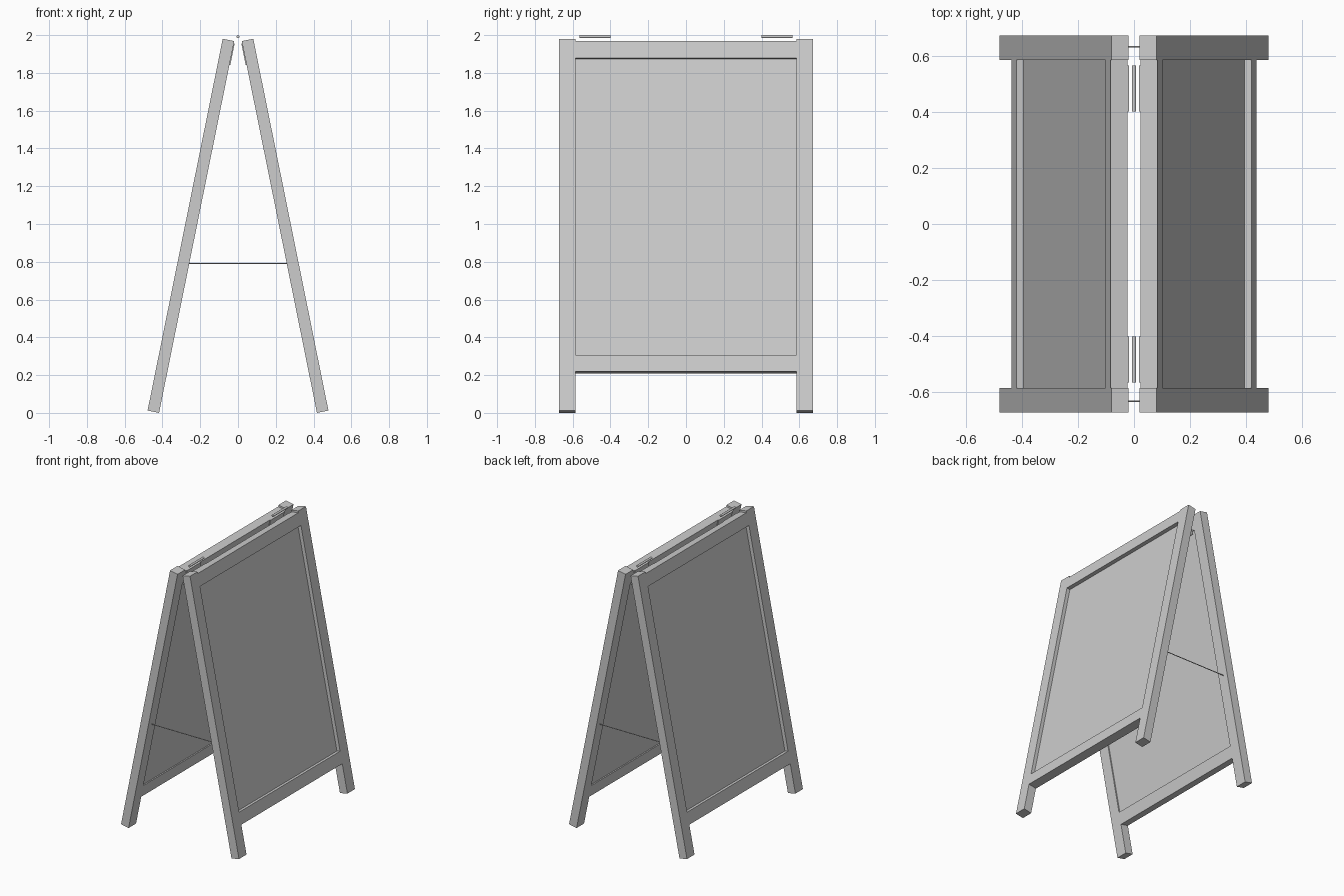
import bpy, math
from mathutils import Matrix, Vector

if "Cube" in bpy.data.objects:
    bpy.data.objects.remove(bpy.data.objects["Cube"])

TILT = math.atan(0.2022)      # lean of each side
FOOT_X = 0.418                # inner bottom edge of the legs
THICK = 0.062

grey = bpy.data.materials.new("light grey")
grey.diffuse_color = (0.604, 0.604, 0.604, 1)
grey.use_nodes = True
grey.node_tree.nodes["Principled BSDF"].inputs["Base Color"].default_value = grey.diffuse_color


def finish(name, verts, faces):
    me = bpy.data.meshes.new(name)
    me.from_pydata(verts, [], faces)
    me.materials.append(grey)
    ob = bpy.data.objects.new(name, me)
    bpy.context.collection.objects.link(ob)
    return ob


def leaning_box(name, side, s, y, d):
    """Box in leaning coordinates: s up the slope, y across, d outwards from the inner face."""
    up = Vector((-math.sin(TILT), 0, math.cos(TILT)))
    out = Vector((math.cos(TILT), 0, math.sin(TILT)))
    verts = []
    for a in s:
        for b in y:
            for c in d:
                p = Vector((FOOT_X, b, 0)) + up * a + out * c
                verts.append((p.x * side, p.y, p.z))
    faces = [(0, 1, 3, 2), (4, 6, 7, 5), (0, 4, 5, 1),
             (2, 3, 7, 6), (0, 2, 6, 4), (1, 5, 7, 3)]
    if side > 0:
        faces = [f[::-1] for f in faces]
    ob = finish(name, verts, faces)
    # make sure the normals point outwards
    import bmesh
    bm = bmesh.new()
    bm.from_mesh(ob.data)
    bmesh.ops.recalc_face_normals(bm, faces=bm.faces)
    bm.to_mesh(ob.data)
    bm.free()
    return ob


def rod(name, centre, radius, length, axis, sides):
    bpy.ops.mesh.primitive_cylinder_add(vertices=sides, radius=radius, depth=length)
    ob = bpy.context.object
    ob.name = name
    turn = Matrix.Rotation(math.pi / 2, 4, 'Y' if axis == 'X' else 'X')
    ob.data.transform(Matrix.Translation(centre) @ turn)
    ob.data.materials.append(grey)
    bpy.ops.object.shade_smooth_by_angle(angle=math.radians(40))


for side, word in ((1, "right"), (-1, "left")):
    # Legs, rails and the recessed board
    for e, end in ((-1, "front"), (1, "back")):
        ys = sorted((e * 0.585, e * 0.672))
        leaning_box(f"{word}_{end}_leg", side, (0, 2.008), ys, (0, THICK))
        # Hinge leaf on the inner face
        ys = sorted((e * 0.402, e * 0.565))
        leaning_box(f"{word}_{end}_hinge_leaf", side, (1.88, 1.996), ys, (-0.005, 0))
    leaning_box(f"{word}_top_rail", side, (1.904, 1.996), (-0.585, 0.585), (0, THICK))
    leaning_box(f"{word}_bottom_rail", side, (0.212, 0.301), (-0.585, 0.585), (0, THICK))
    leaning_box(f"{word}_board", side, (0.301, 1.904), (-0.585, 0.585), (0.008, 0.036))

# Hinge pins and spreader chains
for e, end in ((-1, "front"), (1, "back")):
    rod(f"{end}_hinge_pin", (0, e * 0.483, 1.992), 0.008, 0.164, 'Y', 12)
    rod(f"{end}_spreader", (0, e * 0.632, 0.79), 0.003, 0.52, 'X', 8)
